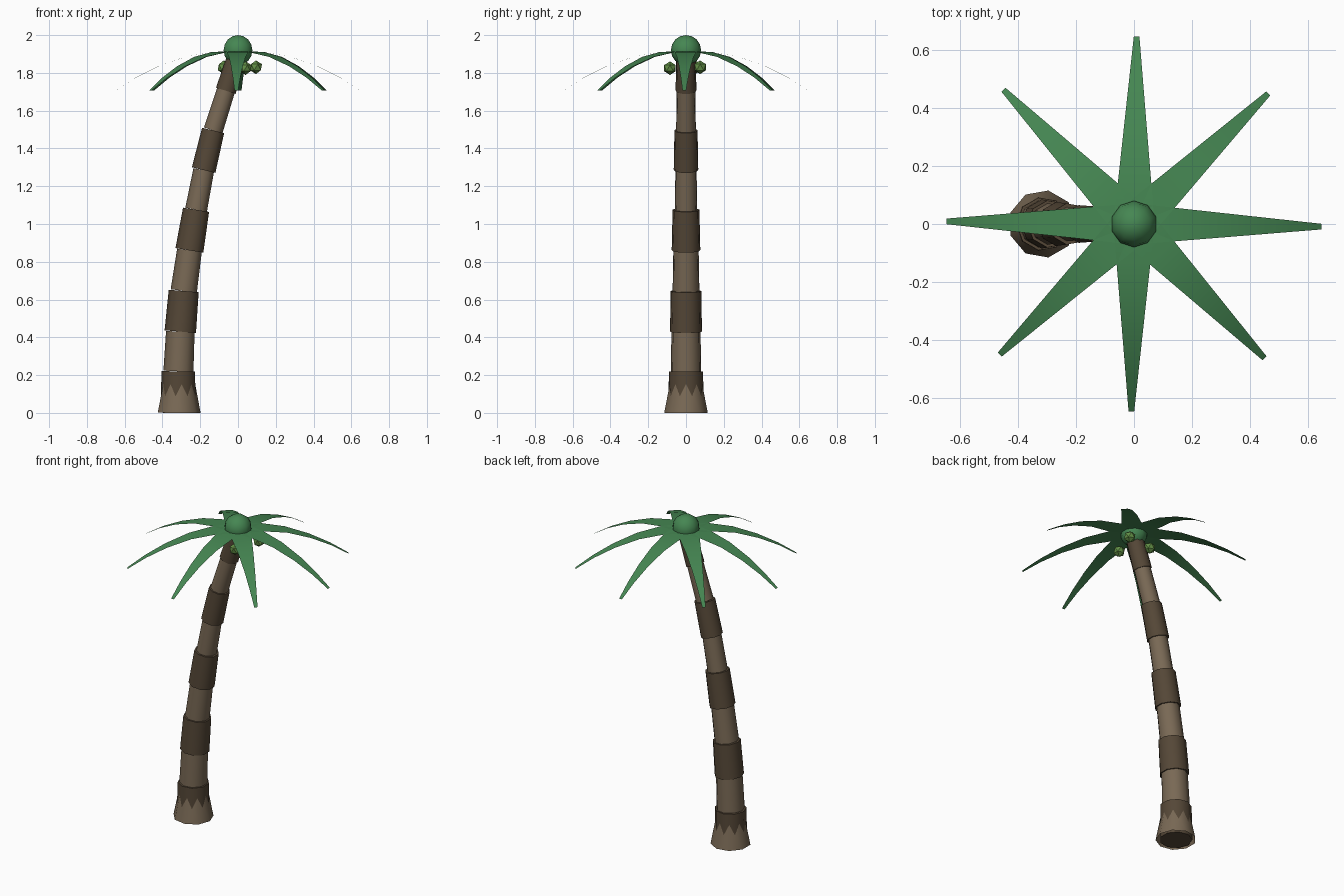
import bpy, bmesh, math
from mathutils import Vector, Matrix

if "Cube" in bpy.data.objects:
    bpy.data.objects.remove(bpy.data.objects["Cube"])


def material(name, rgb):
    m = bpy.data.materials.new(name)
    m.diffuse_color = (*rgb, 1)
    m.use_nodes = True
    m.node_tree.nodes["Principled BSDF"].inputs["Base Color"].default_value = m.diffuse_color
    return m


DARK = material("dark_bark", (0.09, 0.063, 0.038))
LIGHT = material("light_bark", (0.19, 0.14, 0.09))
LEAF = material("leaf", (0.06, 0.24, 0.085))
NUT = material("nut", (0.12, 0.27, 0.06))


def finish(name, bm, mat, smooth=None):
    me = bpy.data.meshes.new(name)
    bm.to_mesh(me)
    bm.free()
    me.materials.append(mat)
    ob = bpy.data.objects.new(name, me)
    bpy.context.collection.objects.link(ob)
    if smooth:
        bpy.ops.object.select_all(action='DESELECT')
        ob.select_set(True)
        bpy.context.view_layer.objects.active = ob
        bpy.ops.object.shade_smooth_by_angle(angle=math.radians(smooth))
    return ob


def tube(name, p0, p1, r0, r1, mat, sides=9, turn=0.0, caps=True):
    """Tapered cylinder running from p0 to p1."""
    p0, p1 = Vector(p0), Vector(p1)
    axis = p1 - p0
    tilt = Matrix.Rotation(math.atan2(axis.x, axis.z), 4, 'Y')
    bm = bmesh.new()
    bmesh.ops.create_cone(bm, cap_ends=caps, segments=sides, radius1=r0, radius2=r1,
                          depth=axis.length,
                          matrix=Matrix.Translation((p0 + p1) / 2) @ tilt @ Matrix.Rotation(turn, 4, 'Z'))
    return finish(name, bm, mat, 50)


# Trunk: (x, z) joints, fat dark and thin light segments alternating
joints = [(-0.315, 0), (-0.313, 0.22), (-0.303, 0.43), (-0.285, 0.645), (-0.255, 0.86),
          (-0.22, 1.075), (-0.18, 1.285), (-0.13, 1.495), (-0.063, 1.705), (0, 1.90)]
radii = [(0.095, 0.092), (0.082, 0.078), (0.086, 0.082), (0.072, 0.068), (0.077, 0.072),
         (0.06, 0.057), (0.066, 0.062), (0.053, 0.05), (0.056, 0.052)]
for i, (r0, r1) in enumerate(radii):
    (x0, z0), (x1, z1) = joints[i], joints[i + 1]
    tube(f"trunk_segment_{i}", (x0, 0, z0), (x1, 0, z1), r0, r1,
         LIGHT if i % 2 else DARK, turn=math.radians(10))

# Flared foot, crossing the lowest segment in a zigzag
tube("trunk_foot", (-0.315, 0, 0), (-0.313, 0, 0.2), 0.117, 0.078, LIGHT,
     turn=math.radians(30), caps=False)

# Fronds: tapered drooping sheets, (distance, height) along the spine
spine = [(0, 1.915), (0.14, 1.91), (0.28, 1.885), (0.42, 1.835), (0.54, 1.775), (0.645, 1.708)]
for k in range(8):
    a = math.radians(45 * k - 0.8)
    rot = Matrix.Rotation(a, 3, 'Z')
    bm = bmesh.new()
    rows = []
    for r, z in spine:
        w = 0.071 - 0.095 * r
        rows.append([bm.verts.new(rot @ Vector((r, s * w, z))) for s in (-1, 1)])
    for (a0, b0), (a1, b1) in zip(rows, rows[1:]):
        bm.faces.new((a0, a1, b1, b0))
    finish(f"frond_{k}", bm, LEAF, 30)

# Crown bud
bm = bmesh.new()
bmesh.ops.create_uvsphere(bm, u_segments=10, v_segments=8, radius=0.08,
                          matrix=Matrix.Translation((0, 0, 1.92)))
finish("crown_bud", bm, LEAF, 50)

# Coconuts under the crown
for i, p in enumerate([(-0.075, 0.05, 1.83), (0.04, -0.085, 1.825), (0.095, 0.075, 1.83)]):
    bm = bmesh.new()
    bmesh.ops.create_icosphere(bm, subdivisions=1, radius=0.036, matrix=Matrix.Translation(p))
    finish(f"coconut_{i}", bm, NUT)
